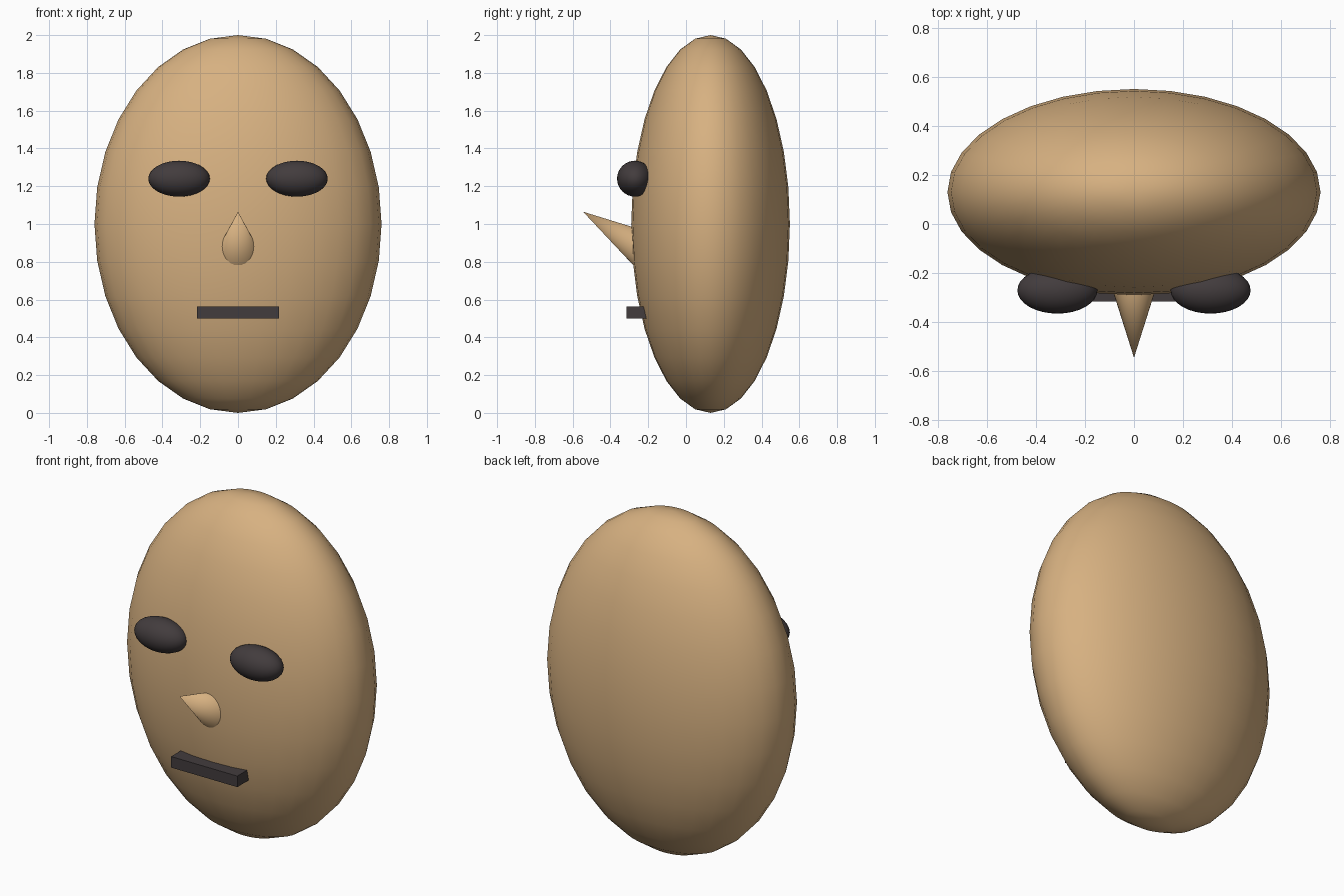
import bpy
import math
from mathutils import Vector

default = bpy.data.objects.get("Cube")
if default:
    bpy.data.objects.remove(default, do_unlink=True)


def material(name, rgb):
    mat = bpy.data.materials.new(name)
    mat.use_nodes = True
    color = (*rgb, 1.0)
    mat.diffuse_color = color
    mat.node_tree.nodes["Principled BSDF"].inputs["Base Color"].default_value = color
    return mat


def finish(name, mat, smooth=True):
    obj = bpy.context.object
    obj.name = name
    obj.data.materials.append(mat)
    bpy.ops.object.transform_apply(location=False, rotation=True, scale=True)
    if smooth:
        bpy.ops.object.shade_smooth_by_angle(angle=math.radians(40))
    return obj


def ellipsoid(name, center, radii, mat):
    bpy.ops.mesh.primitive_uv_sphere_add(segments=32, ring_count=16, radius=1, location=center)
    bpy.context.object.scale = radii
    return finish(name, mat)


tan = material("tan skin", (0.68, 0.44, 0.22))
charcoal = material("charcoal", (0.055, 0.045, 0.047))

# Egg-shaped head
ellipsoid("head", (0, 0.13, 1.0), (0.76, 0.42, 1.0), tan)

# Eyes, half sunk into the face
for side, x in (("left", 0.312), ("right", -0.312)):
    ellipsoid(side + "_eye", (x, -0.27, 1.24), (0.163, 0.095, 0.095), charcoal)

# Pointed nose, tilted upward, its base hidden inside the head
tip = Vector((0, -0.545, 1.065))
length = 0.45
axis = Vector((0, -math.cos(math.radians(32)), math.sin(math.radians(32))))
bpy.ops.mesh.primitive_cone_add(vertices=32, radius1=0.119, radius2=0, depth=length,
                                location=tip - axis * length / 2)
bpy.context.object.rotation_euler = axis.to_track_quat("Z", "Y").to_euler()
finish("nose", tan)

# Straight bar mouth
bpy.ops.mesh.primitive_cube_add(size=1, location=(0, -0.235, 0.532))
bpy.context.object.scale = (0.432, 0.16, 0.065)
finish("mouth", charcoal, smooth=False)
